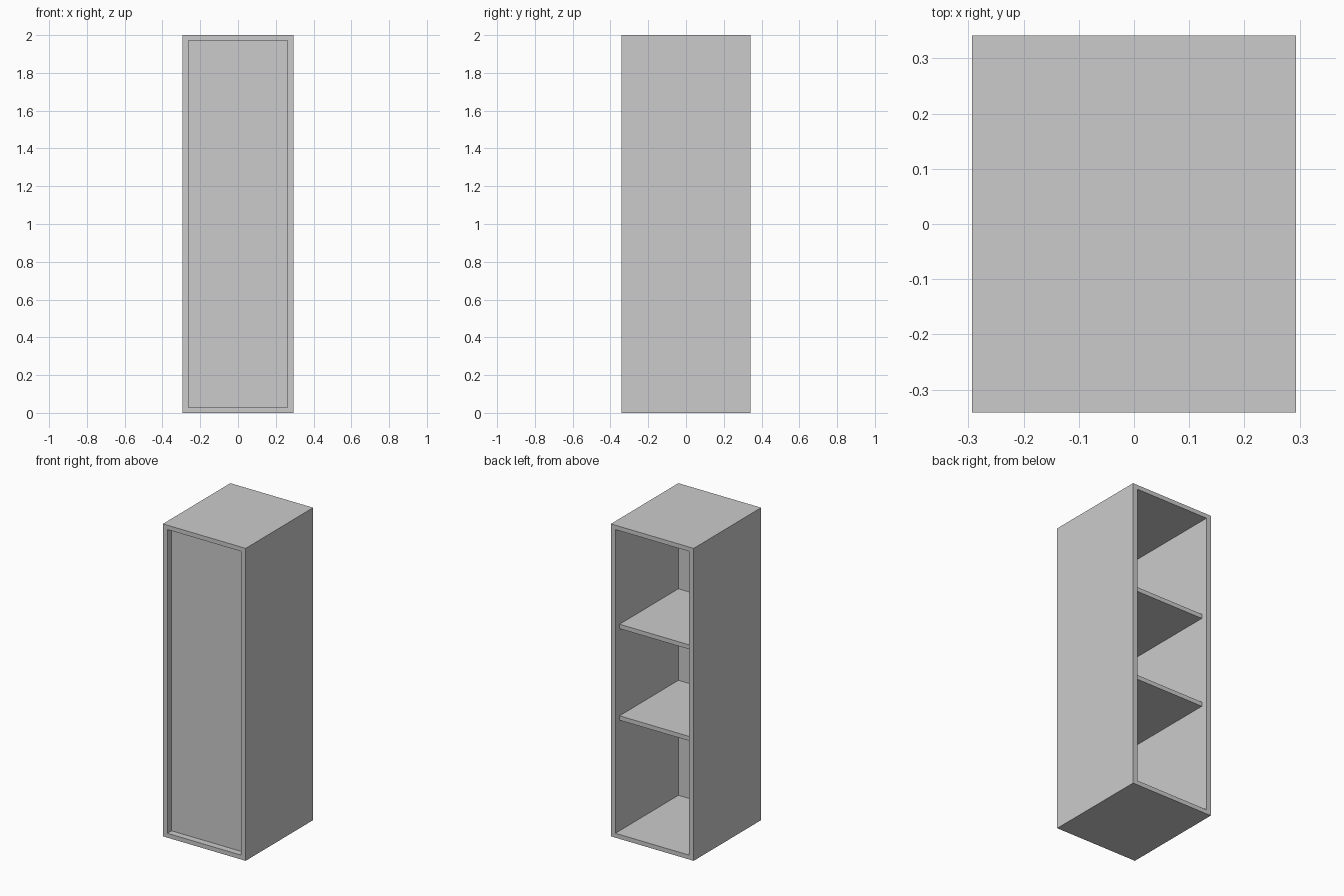
import bpy, bmesh

if "Cube" in bpy.data.objects:
    bpy.data.objects.remove(bpy.data.objects["Cube"])

W, D, H = 0.293, 0.341, 2.0      # half width, half depth, height
SIDE, BOARD = 0.032, 0.028       # side and top/bottom board thickness
INSET = 0.042                    # recess of front panel and shelves


def finish(name, bm):
    bmesh.ops.recalc_face_normals(bm, faces=bm.faces)
    mesh = bpy.data.meshes.new(name)
    bm.to_mesh(mesh)
    bm.free()
    obj = bpy.data.objects.new(name, mesh)
    bpy.context.collection.objects.link(obj)
    return obj


def box(name, lo, hi):
    bm = bmesh.new()
    bmesh.ops.create_cube(bm, size=1)
    for v in bm.verts:
        v.co = [(a + b) / 2 + c * (b - a) for a, b, c in zip(lo, hi, v.co)]
    return finish(name, bm)


def rectangle(bm, half, z0, z1):
    pts = [(-half, z0), (half, z0), (half, z1), (-half, z1)]
    return [bm.verts.new((x, -D, z)) for x, z in pts]


# Carcass: rectangular ring extruded front to back
bm = bmesh.new()
outer = rectangle(bm, W, 0, H)
inner = rectangle(bm, W - SIDE, BOARD, H - BOARD)
ring = []
for i in range(4):
    j = (i + 1) % 4
    ring.append(bm.faces.new((outer[i], outer[j], inner[j], inner[i])))
ext = bmesh.ops.extrude_face_region(bm, geom=ring, use_keep_orig=True)
moved = [g for g in ext["geom"] if isinstance(g, bmesh.types.BMVert)]
bmesh.ops.translate(bm, verts=moved, vec=(0, 2 * D, 0))
finish("carcass", bm)

# Thin panel recessed behind the front edge
xi = W - SIDE
panel_back = -D + INSET + 0.003
box("front_panel", (-xi, -D + INSET, BOARD), (xi, panel_back, H - BOARD))

# Two shelves, set in from the open back
for name, top in (("lower_shelf", 0.764), ("upper_shelf", 1.35)):
    box(name, (-xi, panel_back, top - 0.028), (xi, D - INSET, top))
